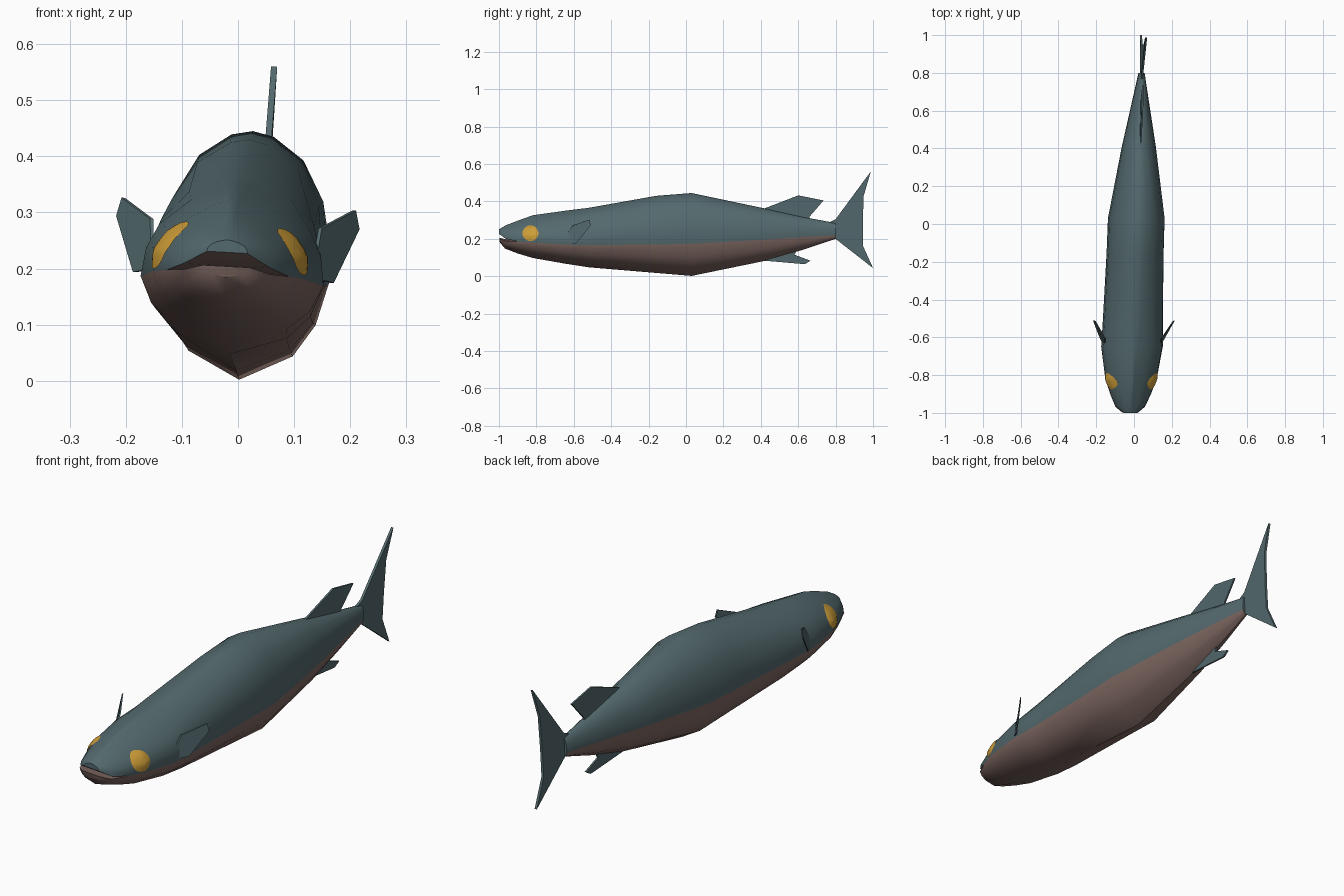
import bpy, bmesh, math
from mathutils import Vector
from mathutils.bvhtree import BVHTree

if "Cube" in bpy.data.objects:
    bpy.data.objects.remove(bpy.data.objects["Cube"])


def material(name, rgb):
    m = bpy.data.materials.new(name)
    m.diffuse_color = (*rgb, 1)
    m.use_nodes = True
    m.node_tree.nodes["Principled BSDF"].inputs["Base Color"].default_value = m.diffuse_color
    return m


TEAL = material("teal back", (0.088, 0.142, 0.155))
BELLY = material("brown pink belly", (0.205, 0.134, 0.118))
GOLD = material("gold eye", (0.62, 0.34, 0.04))


def place(x, y, z):
    """Slight sideways bend and roll of the whole fish."""
    return Vector((0.012 + 0.033 * y + x + 0.055 * (z - 0.2), y, z - 0.055 * x))


def finish(bm, name, mats, angle=40):
    bmesh.ops.recalc_face_normals(bm, faces=bm.faces)
    me = bpy.data.meshes.new(name)
    bm.to_mesh(me)
    ob = bpy.data.objects.new(name, me)
    bpy.context.collection.objects.link(ob)
    for m in mats:
        me.materials.append(m)
    bpy.ops.object.select_all(action='DESELECT')
    ob.select_set(True)
    bpy.context.view_layer.objects.active = ob
    bpy.ops.object.shade_smooth_by_angle(angle=math.radians(angle))
    return ob


# Half cross-section: (width fraction, height fraction) from the colour line
UPPER = [(1, 0), (.97, .3), (.88, .55), (.62, .82), (.25, .97), (0, 1)]
LOWER = [(1, 0), (.87, -.42), (.62, -.74), (0, -1)]


def arc(half, y, bot, mid, top, hw, p):
    pts = [(w ** p if h > 0 else w, h) for w, h in half]
    pts += [(-w, h) for w, h in pts[-2::-1]]
    return [place(hw * w, y, mid + h * ((top - mid) if h > 0 else (mid - bot))) for w, h in pts]


def loft(bm, rings, mat_of, caps):
    rows = [[bm.verts.new(c) for c in r] for r in rings]
    n = len(rows[0])
    for a, b in zip(rows, rows[1:]):
        for i in range(n):
            j = (i + 1) % n
            bm.faces.new((a[i], a[j], b[j], b[i])).material_index = mat_of(i)
    for row, m in caps:
        bm.faces.new(rows[row]).material_index = m


# Body with open jaws: y, bottom, colour line, top, half width, roundness
BODY = [
    (-.90, .122, .192, .297, .108, 2.0),
    (-.82, .098, .188, .326, .136, 1.9),
    (-.65, .068, .178, .350, .163, 1.5),
    (-.52, .048, .176, .366, .159, 1.2),
    (-.16, .018, .178, .430, .151, 1.1),
    (.03, .002, .182, .445, .150, 1.0),
    (.41, .080, .200, .365, .090, 1.0),
    (.62, .140, .212, .318, .050, 1.0),
    (.80, .200, .220, .285, .016, 1.0),
]
UPPER_JAW = [BODY[0], (-.965, .1, .205, .272, .078, 1.6), (-1.0, .1, .229, .251, .036, 1.3)]
LOWER_JAW = [BODY[0], (-.968, .148, .194, .3, .078, 1), (-.998, .185, .204, .3, .042, 1)]

bm = bmesh.new()
nu = 2 * len(UPPER) - 2
nl = 2 * len(LOWER) - 2
full = [arc(UPPER, *s) + arc(LOWER, *s)[::-1][1:-1] for s in BODY]
loft(bm, full, lambda i: 0 if i < nu else 1, [(-1, 0)])
loft(bm, [arc(UPPER, *s) for s in UPPER_JAW], lambda i: 0 if i < nu else 1, [(-1, 0)])
loft(bm, [arc(LOWER, *s) for s in LOWER_JAW], lambda i: 1, [(-1, 1)])
bmesh.ops.remove_doubles(bm, verts=bm.verts, dist=0.0005)
bvh = BVHTree.FromBMesh(bm)
finish(bm, "body", [TEAL, BELLY])
bm.free()

# Eyes: thin domed plates laid onto the sides of the head
for side, label in ((1, "right"), (-1, "left")):
    bm = bmesh.new()
    rows = []
    for r in (1.0, 0.75, 0.5, 0.25):
        row = []
        for k in range(20):
            a = 2 * math.pi * k / 20
            y = -.832 + .043 * r * math.cos(a)
            z = .236 - .006 * side + .042 * r * math.sin(a)
            hit = bvh.ray_cast(Vector((side, y, z)), Vector((-side, 0, 0)))[0]
            row.append(bm.verts.new(hit + Vector((side * (.003 + .006 * (1 - r * r)), 0, 0))))
        rows.append(row)
    for a, b in zip(rows, rows[1:]):
        for i in range(20):
            j = (i + 1) % 20
            bm.faces.new((a[i], a[j], b[j], b[i]))
    cap = bm.faces.new(rows[-1])
    bmesh.ops.recalc_face_normals(bm, faces=bm.faces)
    if cap.normal.x * side < 0:
        bmesh.ops.reverse_faces(bm, faces=bm.faces)
    me = bpy.data.meshes.new(label + "_eye")
    bm.to_mesh(me)
    bm.free()
    me.materials.append(GOLD)
    me.shade_smooth()
    bpy.context.collection.objects.link(bpy.data.objects.new(label + "_eye", me))


# Fins: flat outlines given a little thickness
def fin(name, pts, t=.004):
    bm = bmesh.new()
    n = len(pts)
    a, b = [[bm.verts.new(place(x + s * t, y, z)) for x, y, z in pts] for s in (1, -1)]
    bm.faces.new(a)
    bm.faces.new(b[::-1])
    for i in range(n):
        j = (i + 1) % n
        bm.faces.new((a[j], a[i], b[i], b[j]))
    finish(bm, name, [TEAL], 30)
    bm.free()


def flat(pts):
    return [(0, y, z) for y, z in pts]


fin("dorsal_fin", flat([(.40, .355), (.60, .432), (.735, .405), (.66, .318), (.66, .29), (.42, .33)]))
fin("anal_fin", flat([(.40, .085), (.42, .12), (.60, .15), (.58, .115), (.665, .083), (.635, .065)]))
# Tail is built as two lobes sharing the middle ray
fin("tail_upper_lobe", flat([(.76, .285), (.80, .305), (.988, .56), (.95, .43), (.945, .28), (.76, .25)]), .0055)
fin("tail_lower_lobe", flat([(.76, .25), (.945, .28), (.945, .165), (1.0, .044), (.80, .20), (.77, .205)]), .0055)

PECTORAL = [(.145, -.645, .225), (.150, -.605, .28), (.206, -.515, .315),
            (.214, -.51, .282), (.176, -.59, .184), (.150, -.64, .19)]
for side, label in ((1, "right"), (-1, "left")):
    fin(label + "_pectoral_fin", [(side * x, y, z) for x, y, z in PECTORAL], .003)
